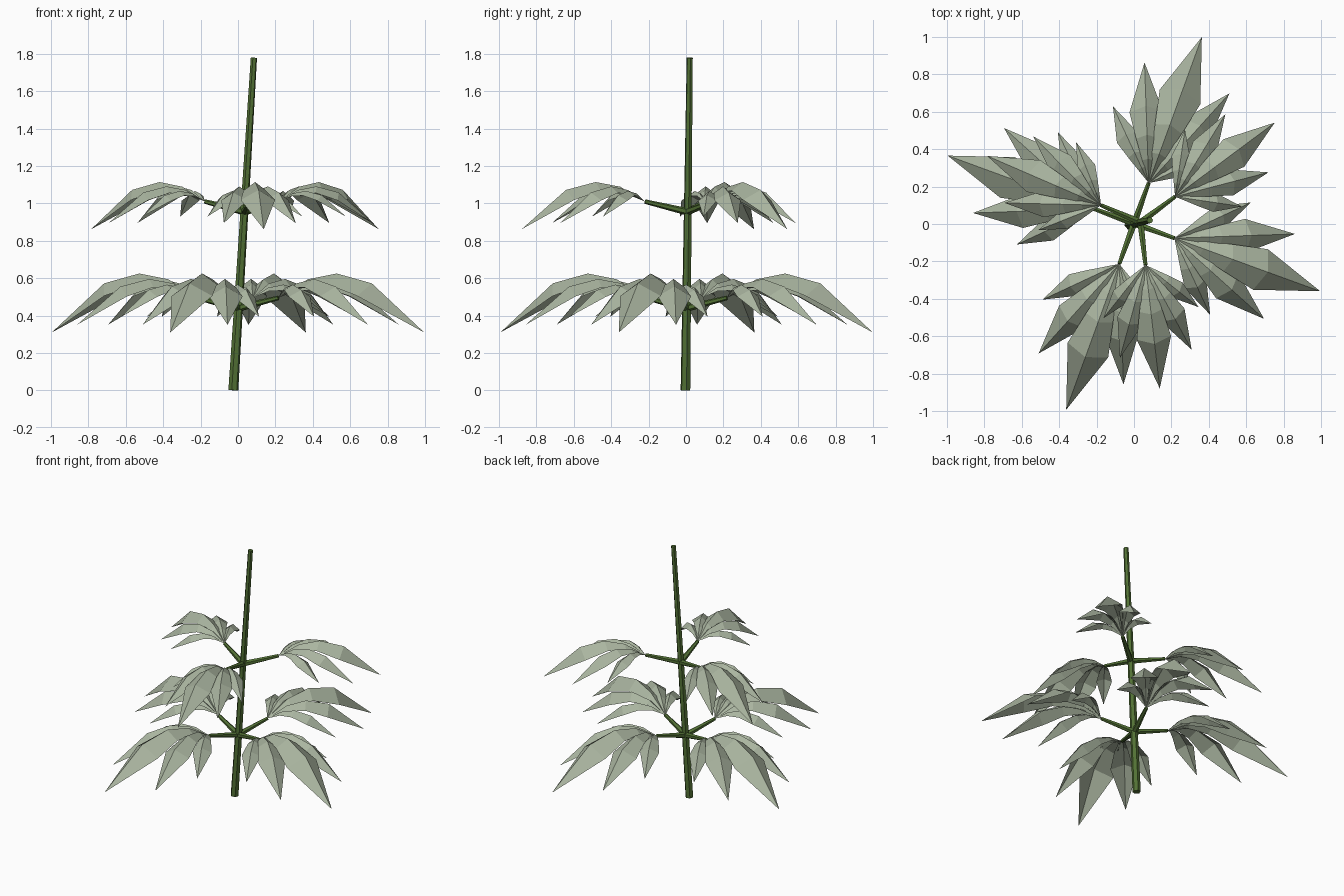
import bpy, bmesh, math
from mathutils import Vector

if "Cube" in bpy.data.objects:
    bpy.data.objects.remove(bpy.data.objects["Cube"])


def material(name, rgb):
    m = bpy.data.materials.new(name)
    m.diffuse_color = (*rgb, 1)
    m.use_nodes = True
    m.node_tree.nodes["Principled BSDF"].inputs["Base Color"].default_value = m.diffuse_color
    return m


LEAF = material("sage_leaf", (0.40, 0.46, 0.35))
STEM = material("green_stem", (0.085, 0.165, 0.035))


def finish(name, bm, mat):
    me = bpy.data.meshes.new(name)
    bm.to_mesh(me)
    bm.free()
    me.materials.append(mat)
    ob = bpy.data.objects.new(name, me)
    bpy.context.collection.objects.link(ob)
    return ob


def tube(name, p0, p1, r0, r1, sides=6):
    """Tapered straight stalk between two points."""
    p0, p1 = Vector(p0), Vector(p1)
    bm = bmesh.new()
    bmesh.ops.create_cone(bm, cap_ends=True, segments=sides, radius1=r0,
                          radius2=r1, depth=(p1 - p0).length)
    ob = finish(name, bm, STEM)
    ob.rotation_mode = 'QUATERNION'
    ob.rotation_quaternion = (p1 - p0).to_track_quat('Z', 'Y')
    ob.location = (p0 + p1) / 2


# rib position, edge position, edge half width (fractions of leaflet length)
STATIONS = [(0.20, 0.19, 0.047), (0.40, 0.37, 0.092), (0.64, 0.59, 0.139)]
FOLD = 0.75                                   # edge drop per half width


def arch(t):
    """Height of the drooping midrib."""
    return 0.803 * t - 1.026 * t * t


def leaflet(bm, base, angle, length):
    """Folded, arched blade with a pointed tip."""
    along = Vector((math.cos(angle), math.sin(angle), 0))
    side = Vector((-along.y, along.x, 0))

    def vert(t, w=0.0, z=0.0):
        return bm.verts.new(base + length * (along * t + side * w + Vector((0, 0, z))))

    root, tip = vert(0), vert(1, 0, arch(1))
    rib = [vert(r, 0, arch(r)) for r, e, w in STATIONS]
    for s in (1, -1):
        edge = [vert(e, s * w, arch(e) - FOLD * w) for r, e, w in STATIONS]
        faces = [(root, edge[0], rib[0]), (rib[-1], edge[-1], tip)]
        faces += [(rib[i], edge[i], edge[i + 1], rib[i + 1]) for i in range(2)]
        for f in faces:
            bm.faces.new(f if s < 0 else f[::-1])


def whorl(name, centre, count, start, length):
    """Ring of stalks, each carrying a five-fingered leaf."""
    centre = Vector(centre)
    for i in range(count):
        a = math.radians(start + 360 * i / count)
        base = centre + Vector((0.23 * math.cos(a), 0.23 * math.sin(a), 0.055))
        tube(f"{name}_stalk_{i + 1}", centre, base, 0.02, 0.012)
        bm = bmesh.new()
        for offset, size in ((0, 1), (22, 0.777), (-22, 0.777), (45, 0.545), (-45, 0.545)):
            leaflet(bm, base, a + math.radians(offset), length * size)
        finish(f"{name}_leaf_{i + 1}", bm, LEAF)


# leaning main stem
tube("main_stem", (-0.025, -0.003, 0.001), (0.085, 0.02, 1.779), 0.027, 0.017)

# leaf rings
whorl("lower", (0.0, 0.003, 0.44), 4, -20, 0.83)
whorl("upper", (0.035, 0.009, 0.955), 3, 36.6, 0.664)
